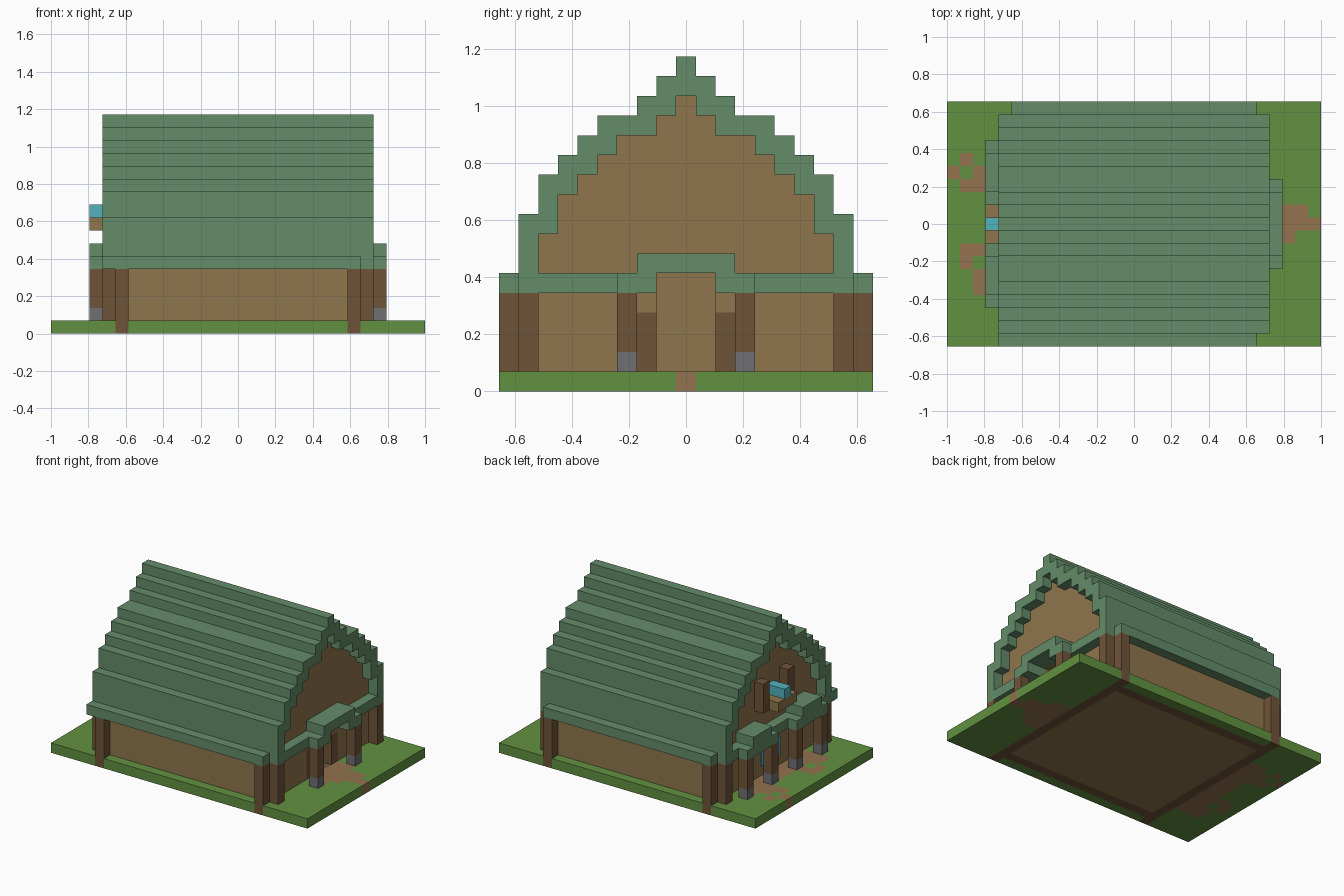
import bpy, bmesh

V = 2 / 29  # one block

old = bpy.data.objects.get("Cube")
if old:
    bpy.data.objects.remove(old)


def srgb(r, g, b):
    return [((c / 255 + 0.055) / 1.055) ** 2.4 for c in (r, g, b)] + [1]


def material(name, *rgb):
    m = bpy.data.materials.new(name)
    m.use_nodes = True
    m.diffuse_color = srgb(*rgb)
    bsdf = m.node_tree.nodes["Principled BSDF"]
    bsdf.inputs["Base Color"].default_value = srgb(*rgb)
    bsdf.inputs["Roughness"].default_value = 0.9
    return m


ROOF = material("roof green", 100, 140, 105)
GRASS = material("grass green", 98, 145, 65)
PLANK = material("plank brown", 143, 118, 76)
LOG = material("log brown", 112, 84, 57)
DIRT = material("dirt brown", 147, 114, 78)
STONE = material("stone grey", 112, 112, 116)
GLASS = material("glass cyan", 84, 178, 190)


def finish(name, bm, *mats):
    bmesh.ops.recalc_face_normals(bm, faces=bm.faces)
    me = bpy.data.meshes.new(name)
    bm.to_mesh(me)
    bm.free()
    for m in mats:
        me.materials.append(m)
    ob = bpy.data.objects.new(name, me)
    bpy.context.collection.objects.link(ob)
    return ob


def blocks(name, mat, *ranges):
    """Boxes given as inclusive block ranges x0, x1, y0, y1, z0, z1."""
    bm = bmesh.new()
    for x0, x1, y0, y1, z0, z1 in ranges:
        vs = bmesh.ops.create_cube(bm, size=1)["verts"]
        for v in vs:
            v.co.x = ((x0 + x1) / 2 + v.co.x * (x1 - x0 + 1)) * V
            v.co.y = ((y0 + y1) / 2 + v.co.y * (y1 - y0 + 1)) * V
            v.co.z = ((z0 + z1 + 1) / 2 + v.co.z * (z1 - z0 + 1)) * V
    return finish(name, bm, mat)


def both(*ranges):
    """Add copies mirrored front to back."""
    return [r for x0, x1, y0, y1, z0, z1 in ranges
            for r in ((x0, x1, y0, y1, z0, z1), (x0, x1, -y1, -y0, z0, z1))]


def stair(heights):
    """Half outline of steps from the centre outward."""
    pts = []
    for i, h in enumerate(heights):
        pts += [(max(i - 0.5, 0), h), (i + 0.5, h)]
    return pts


def extrude_profile(name, mat, half, x0, x1):
    outline = half + [(-y, z) for y, z in reversed(half) if True]
    clean = [p for i, p in enumerate(outline) if p != outline[i - 1] and p[0] != 0]
    clean = [p for i, p in enumerate(clean) if p != clean[i - 1]]
    bm = bmesh.new()
    f = bm.faces.new([bm.verts.new((x0 * V, y * V, z * V)) for y, z in clean])
    ext = bmesh.ops.extrude_face_region(bm, geom=[f], use_keep_orig=True)["geom"]
    vs = [e for e in ext if isinstance(e, bmesh.types.BMVert)]
    bmesh.ops.translate(bm, verts=vs, vec=((x1 - x0) * V, 0, 0))
    return finish(name, bm, mat)


# Ground slab with dirt paths, floor and foundation logs
PATHS = {(12, -1), (12, 0), (12, 1), (13, 0), (13, 1), (14, 0),
         (-13, 5), (-14, 4), (-12, 4), (-13, 3), (-12, 3),
         (-13, -2), (-12, -2), (-13, -3), (-12, -4), (-12, -5)}


def ground_index(x, y):
    if (abs(x), abs(y)) == (9, 9):
        return 2
    if (x, y) in PATHS:
        return 1
    if abs(x) <= 9 and abs(y) <= 8:
        return 2 if abs(x) == 9 or abs(y) == 8 else 3
    if abs(x) in (10, 11) and abs(y) <= (2 if x > 0 else 5):
        return 1
    return 0


bm = bmesh.new()
bmesh.ops.create_grid(bm, x_segments=29, y_segments=19, size=1)
for v in bm.verts:
    v.co.y *= 19 / 29
ext = bmesh.ops.extrude_face_region(bm, geom=bm.faces[:], use_keep_orig=True)["geom"]
bmesh.ops.translate(bm, vec=(0, 0, V),
                    verts=[e for e in ext if isinstance(e, bmesh.types.BMVert)])
bmesh.ops.recalc_face_normals(bm, faces=bm.faces)
for f in bm.faces:
    c = f.calc_center_median() / V - f.normal * 0.3
    f.material_index = ground_index(round(c.x), round(c.y))
finish("ground", bm, GRASS, DIRT, LOG, PLANK)

# Stepped roof shell and the gable walls under it
tops = [17, 16, 15, 14, 14, 13, 12, 11, 9]
unders = [15, 14, 13, 13, 12, 11, 10, 8, 5]
extrude_profile("roof", ROOF, stair(tops) + stair(unders)[::-1][:-1]
                + [(0.5, unders[0])], -10.5, 10.5)
gable = stair(unders[:-1]) + [(7.5, 6)]
extrude_profile("left_gable", PLANK, gable, 8.5, 9.5)
extrude_profile("right_gable", PLANK, gable, -9.5, -8.5)

# Eaves along the long sides and across the gable ends
blocks("eaves", ROOF, (-10, 9, -9, -9, 5, 5), (-9, 9, 9, 9, 5, 5),
       *both((10, 10, 2, 7, 5, 5)), (-10, -10, -7, 7, 5, 5))

# Lower walls, with a doorway in the left end
blocks("long_walls", PLANK, *both((-9, 9, 8, 8, 1, 5)))
blocks("right_end_wall", PLANK, (-9, -9, -7, 7, 1, 5))
blocks("left_end_wall", PLANK, *both((9, 9, 3, 7, 1, 5), (9, 9, 2, 2, 4, 5)))
blocks("door_frame", LOG, *both((9, 9, 2, 2, 1, 3)))
blocks("door", PLANK, (8, 8, -2, 2, 1, 5))

# Corner logs
blocks("corner_logs", LOG, *both(*[r for s in (-1, 1) for r in (
    (9 * s, 9 * s, 9, 9, 1, 4), (10 * s, 10 * s, 8, 8, 1, 4))]))

# Porches: posts on stone feet with raised canopies
feet = both((11, 11, 3, 3, 1, 1), (-11, -11, 2, 2, 1, 1), (-11, -11, 6, 6, 1, 1))
blocks("porch_feet", STONE, *feet)
blocks("porch_posts", LOG, *[r[:4] + (2, 4) for r in feet])
blocks("left_canopy", ROOF, (10, 11, -2, 2, 6, 6),
       *both((11, 11, 2, 3, 5, 5)))
blocks("right_canopies", ROOF, *both((-11, -10, 3, 5, 6, 6),
       (-11, -11, 2, 6, 5, 5)))

# Right end windows: upper bay with frame and sill, lower pane
blocks("bay_frame", LOG, *both((-10, -10, 2, 2, 8, 10)))
blocks("bay_sill", PLANK, (-11, -10, -1, 1, 8, 8))
blocks("bay_glass", GLASS, (-11, -10, 0, 0, 9, 9))
pane = blocks("lower_pane", GLASS, (-9, -9, -1, 1, 2, 3))
pane.location.x = -0.008
